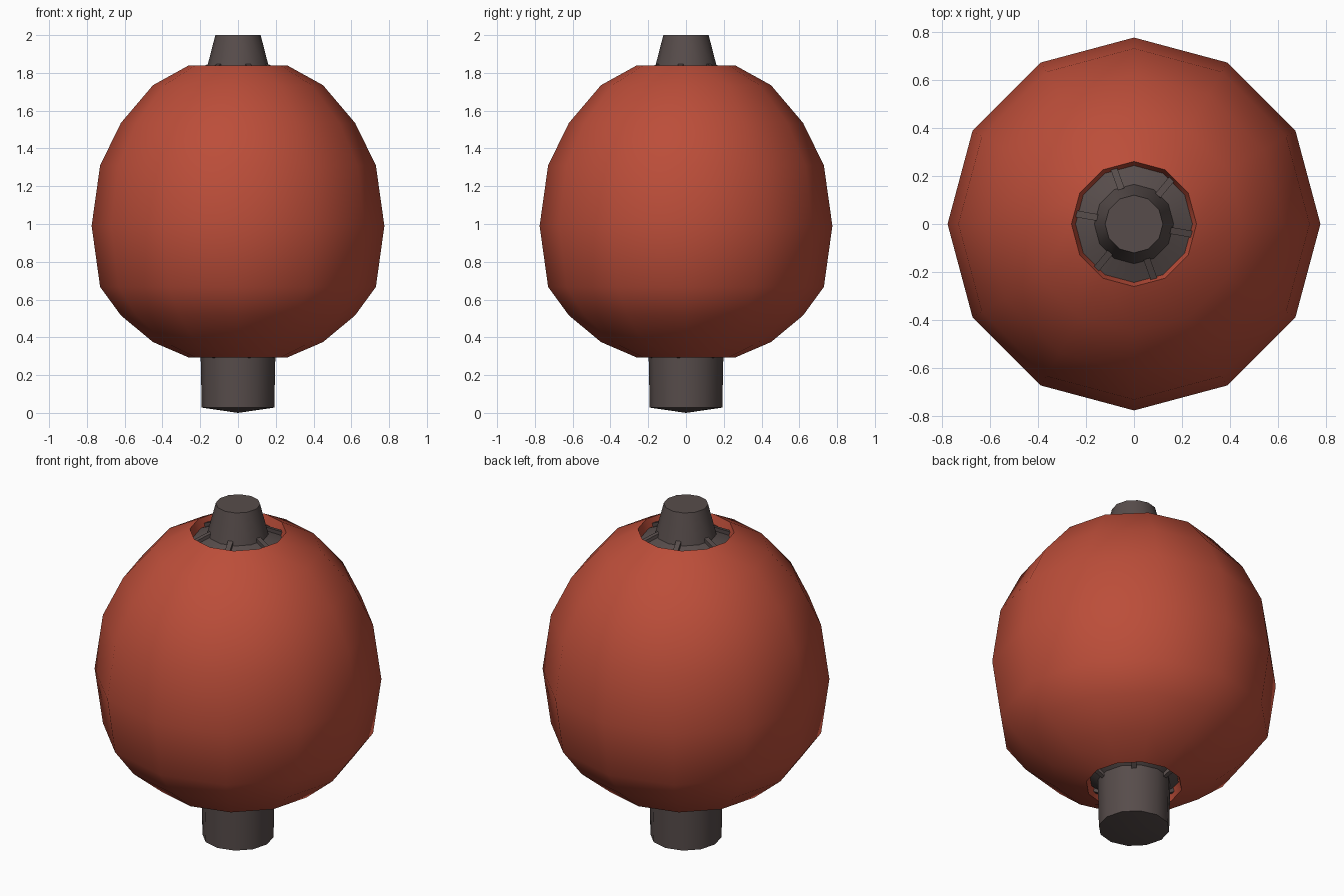
import bpy, bmesh, math
from mathutils import Matrix, Vector

if "Cube" in bpy.data.objects:
    bpy.data.objects.remove(bpy.data.objects["Cube"])

SIDES = 12


def material(name, rgb):
    m = bpy.data.materials.new(name)
    m.diffuse_color = (*rgb, 1)
    m.use_nodes = True
    m.node_tree.nodes["Principled BSDF"].inputs["Base Color"].default_value = m.diffuse_color
    return m


RED = material("lantern red", (0.50, 0.075, 0.041))
DARK = material("dark wood", (0.095, 0.073, 0.070))


def finish(name, bm, mat, smooth=True):
    bmesh.ops.recalc_face_normals(bm, faces=bm.faces)
    mesh = bpy.data.meshes.new(name)
    bm.to_mesh(mesh)
    bm.free()
    mesh.materials.append(mat)
    ob = bpy.data.objects.new(name, mesh)
    bpy.context.collection.objects.link(ob)
    if smooth:
        bpy.ops.object.select_all(action='DESELECT')
        ob.select_set(True)
        bpy.context.view_layer.objects.active = ob
        bpy.ops.object.shade_smooth_by_angle(angle=math.radians(40))
    return ob


def lathe(name, profile, mat):
    """Revolve (radius, height) points; radius 0 becomes a single pole."""
    bm = bmesh.new()
    rings = []
    for r, z in profile:
        n = SIDES if r > 0 else 1
        rings.append([bm.verts.new((r * math.cos(2 * math.pi * i / SIDES),
                                    r * math.sin(2 * math.pi * i / SIDES), z))
                      for i in range(n)])
    for a, b in zip(rings, rings[1:]):
        for i in range(SIDES):
            j = (i + 1) % SIDES
            loop = [a[i % len(a)], a[j % len(a)], b[j % len(b)], b[i % len(b)]]
            bm.faces.new(list(dict.fromkeys(loop)))
    return finish(name, bm, mat)


def spokes(name, inner, outer, mat):
    """Six thin ribs running between two (radius, height) points."""
    bm = bmesh.new()
    a, b = Vector((inner[0], 0, inner[1])), Vector((outer[0], 0, outer[1]))
    d = b - a
    tilt = Matrix.Rotation(-math.atan2(d.z, d.x), 4, 'Y')
    for k in range(6):
        turn = Matrix.Rotation(math.radians(-10 + 60 * k), 4, 'Z')
        size = Matrix.Diagonal((d.length, 0.028, 0.022, 1))
        bmesh.ops.create_cube(bm, size=1, matrix=turn @ Matrix.Translation((a + b) / 2) @ tilt @ size)
    return finish(name, bm, mat, smooth=False)


# round paper shell with rims folded inward at both openings
lathe("lantern_shell", [
    (0.243, 1.785), (0.26, 1.84), (0.45, 1.735), (0.62, 1.535), (0.73, 1.31),
    (0.775, 0.99),
    (0.73, 0.667), (0.62, 0.516), (0.45, 0.375), (0.26, 0.293), (0.243, 0.345)], RED)

# tapered top cap with its collar inside the upper opening
lathe("top_cap", [(0, 2.0), (0.12, 2.0), (0.165, 1.825), (0.243, 1.79)], DARK)
spokes("top_ribs", (0.15, 1.838), (0.243, 1.797), DARK)

# bottom plug with shallow pointed base and its collar
lathe("bottom_plug", [(0, 0.0), (0.192, 0.028), (0.198, 0.31), (0.243, 0.34)], DARK)
spokes("bottom_ribs", (0.18, 0.298), (0.243, 0.333), DARK)
